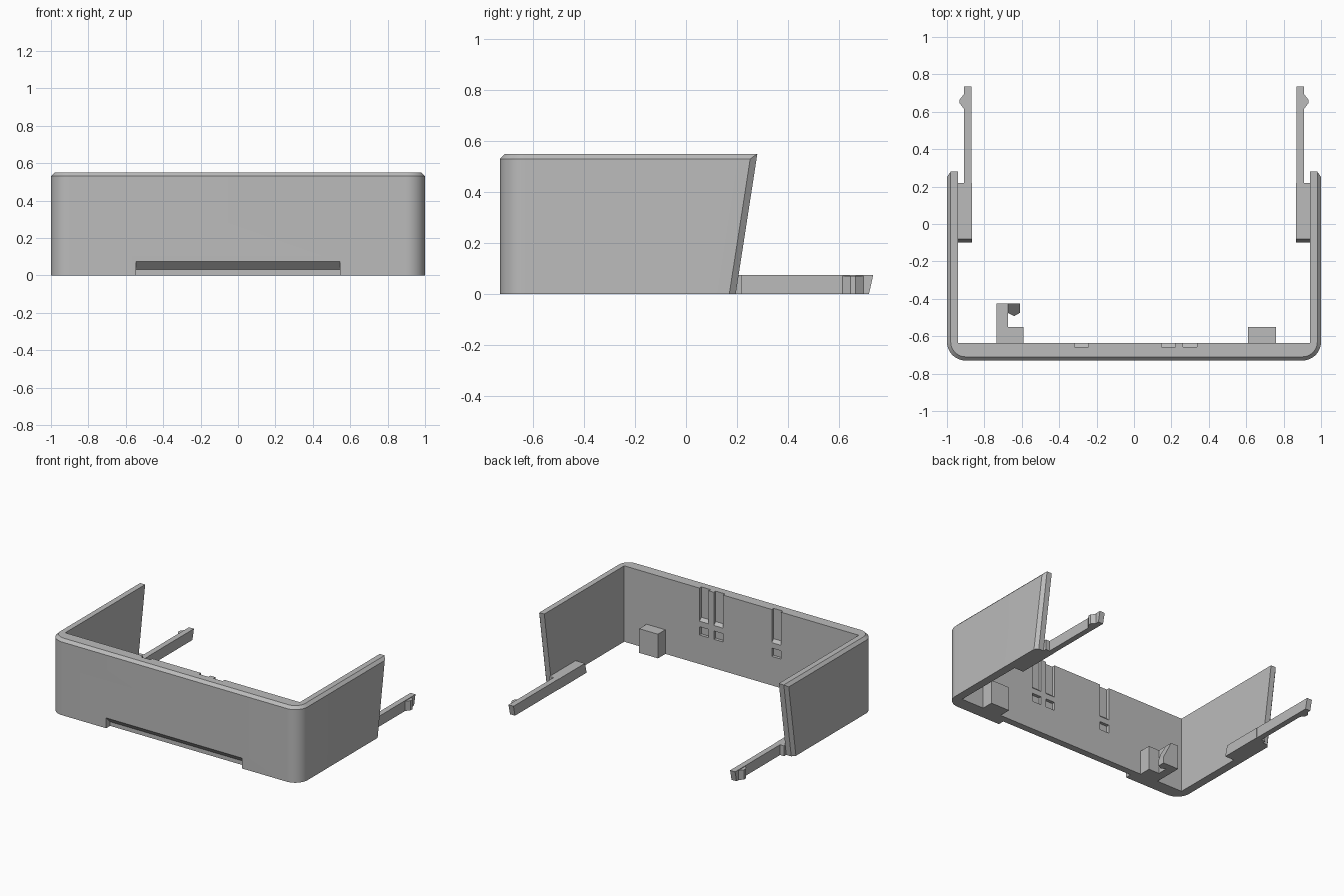
import bpy, bmesh, math
from mathutils import Vector

if "Cube" in bpy.data.objects:
    bpy.data.objects.remove(bpy.data.objects["Cube"])

grey = bpy.data.materials.new("plain grey")
grey.use_nodes = True
grey.diffuse_color = (0.5, 0.5, 0.5, 1)
grey.node_tree.nodes["Principled BSDF"].inputs["Base Color"].default_value = (0.5, 0.5, 0.5, 1)


def finish(name, bm):
    bmesh.ops.recalc_face_normals(bm, faces=bm.faces)
    mesh = bpy.data.meshes.new(name)
    bm.to_mesh(mesh)
    bm.free()
    mesh.materials.append(grey)
    obj = bpy.data.objects.new(name, mesh)
    bpy.context.collection.objects.link(obj)
    return obj


def loft(rings):
    """Closed solid through equal rings of points."""
    bm = bmesh.new()
    loops = [[bm.verts.new(p) for p in ring] for ring in rings]
    n = len(loops[0])
    bm.faces.new(loops[0])
    bm.faces.new(loops[-1])
    for a, b in zip(loops, loops[1:]):
        for i in range(n):
            j = (i + 1) % n
            bm.faces.new((a[i], a[j], b[j], b[i]))
    return bm


def prism(name, pts, lo, hi, axis="z"):
    """Extrude a profile along x (yz points) or z (xy points)."""
    place = (lambda p, h: (h, *p)) if axis == "x" else (lambda p, h: (*p, h))
    return finish(name, loft([[place(p, h) for p in pts] for h in (lo, hi)]))


def rect(x0, x1, y0, y1):
    return [(x0, y0), (x1, y0), (x1, y1), (x0, y1)]


def outline(inset, z, steps=12):
    """Footprint with rounded front corners, running long at the back."""
    r, cx, cy = 0.1 - inset, 0.9, -0.63
    pts = [(-1 + inset, 0.5, z)]
    for side, start in ((-1, math.pi), (1, 1.5 * math.pi)):
        for i in range(steps + 1):
            a = start + i / steps * math.pi / 2
            pts.append((side * cx + r * math.cos(a), cy + r * math.sin(a), z))
    return pts + [(1 - inset, 0.5, z)]


def slice_off(bm, co, normal):
    geom = bm.verts[:] + bm.edges[:] + bm.faces[:]
    cut = bmesh.ops.bisect_plane(bm, geom=geom, plane_co=co, plane_no=normal, clear_outer=True)
    edges = [e for e in cut["geom_cut"] if isinstance(e, bmesh.types.BMEdge)]
    bmesh.ops.holes_fill(bm, edges=edges, sides=0)


# Shell: rounded block, sloping back edge, bevelled outer back corners
bm = loft([outline(0, 0), outline(0, 0.53), outline(0.02, 0.55)])
slope = Vector((0, 0.085, 0.55))
slice_off(bm, (0, 0.195, 0), Vector((1, 0, 0)).cross(slope) * -1)
for s in (-1, 1):
    slice_off(bm, (s, 0.17, 0), Vector((-0.02 * s, 0.025, 0)).cross(slope) * s)
shell = finish("shell", bm)

# Cutters: cavity, front finger notch, inner wall grooves
cutters = [
    prism("cavity_cutter", rect(-0.94, 0.94, -0.635, 1), -0.5, 1),
    prism("notch_cutter", [(-0.8, -0.1), (-0.685, -0.1), (-0.685, 0.03),
                           (-0.73, 0.075), (-0.8, 0.145)], -0.545, 0.545, "x"),
]
for x in (-0.28, 0.185, 0.3):
    cutters.append(prism("groove_cutter", [(-0.657, 0.7), (-0.657, 0.33), (-0.635, 0.31),
                                           (-0.6, 0.31), (-0.6, 0.7)], x - 0.037, x + 0.037, "x"))
    cutters.append(prism("slot_cutter", [(-0.657, 0.21), (-0.6, 0.21), (-0.6, 0.27),
                                         (-0.657, 0.27)], x - 0.037, x + 0.037, "x"))
for cutter in cutters:
    cutter.hide_render = True
    mod = shell.modifiers.new(cutter.name, "BOOLEAN")
    mod.operation, mod.solver, mod.object = "DIFFERENCE", "EXACT", cutter
bpy.context.view_layer.objects.active = shell
shell.select_set(True)
for mod in list(shell.modifiers):
    bpy.ops.object.modifier_apply(modifier=mod.name)
for cutter in cutters:
    bpy.data.objects.remove(cutter)
bpy.ops.object.shade_smooth_by_angle(angle=math.radians(25))

# Clip arms on both sides
for s, side in ((1, "left"), (-1, "right")):
    x0, x1 = sorted((s * 0.866, s * 0.94))
    prism(side + "_arm_base", [(-0.1, 0), (0.22, 0), (0.22, 0.075), (-0.08, 0.075)], x0, x1, "x")
    x0, x1 = sorted((s * 0.868, s * 0.908))
    prism(side + "_arm", [(0.2, 0), (0.718, 0), (0.735, 0.075), (0.2, 0.075)], x0, x1, "x")
    catch = [(0.905, 0.61), (0.932, 0.645), (0.932, 0.665), (0.905, 0.7)]
    prism(side + "_arm_catch", [(s * x, y) for x, y in catch], 0, 0.07)

# Inner blocks against the front wall
prism("left_block", rect(0.61, 0.76, -0.64, -0.55), 0, 0.175)
prism("right_block", rect(-0.68, -0.59, -0.64, -0.55), 0, 0.175)
prism("hook_post", rect(-0.735, -0.675, -0.64, -0.425), 0, 0.175)

# Hook tip: sloping top and a pointed front
tip = [(-0.675, -0.425), (-0.61, -0.425), (-0.61, -0.475), (-0.64, -0.492), (-0.675, -0.475)]
finish("hook_tip", loft([[(x, y, 0) for x, y in tip],
                         [(x, y, 0.175 - (x + 0.675) * 2) for x, y in tip]]))
